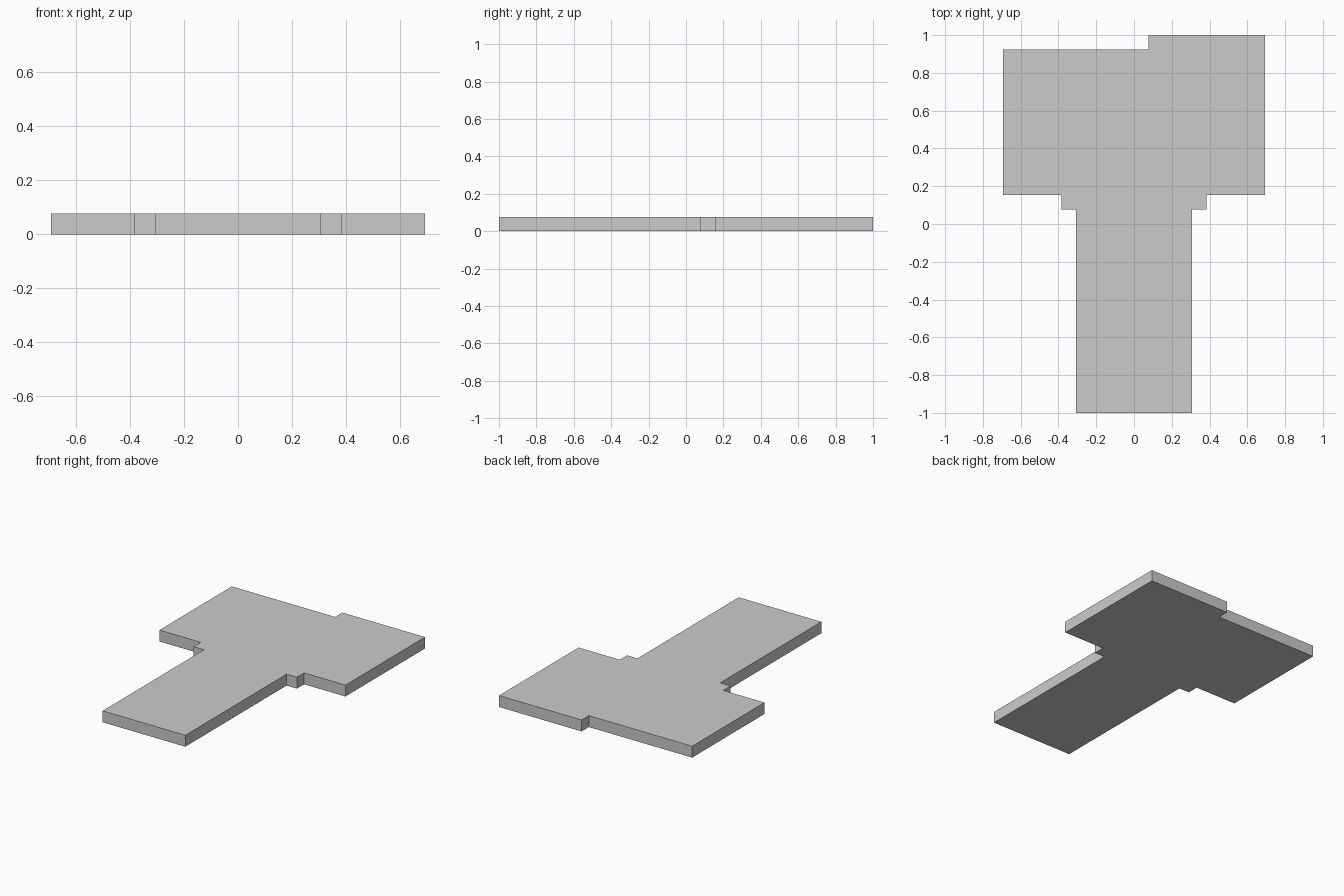
import bpy, bmesh

if "Cube" in bpy.data.objects:
    bpy.data.objects.remove(bpy.data.objects["Cube"])

U = 1 / 13  # grid module: the slab is one module thick, 26 modules long


def extruded_slab(name, outline, height):
    """Extrude a closed outline (in modules) upward from z = 0."""
    bm = bmesh.new()
    base = bm.faces.new([bm.verts.new((x * U, y * U, 0)) for x, y in outline])
    top = bmesh.ops.extrude_face_region(bm, geom=[base], use_keep_orig=True)
    verts = [g for g in top["geom"] if isinstance(g, bmesh.types.BMVert)]
    bmesh.ops.translate(bm, verts=verts, vec=(0, 0, height * U))
    bmesh.ops.recalc_face_normals(bm, faces=bm.faces)
    mesh = bpy.data.meshes.new(name)
    bm.to_mesh(mesh)
    bm.free()
    obj = bpy.data.objects.new(name, mesh)
    bpy.context.collection.objects.link(obj)
    return obj


# Right side: stem, stepped shoulder, wide head
right = [(4, -13), (4, 1), (5, 1), (5, 2), (9, 2)]
# Back edge steps down just right of the centre
back = [(9, 13), (1, 13), (1, 12), (-9, 12)]
# Left side mirrors the right
left = [(-x, y) for x, y in reversed(right)]

extruded_slab("floor_slab", right + back + left, 1)
